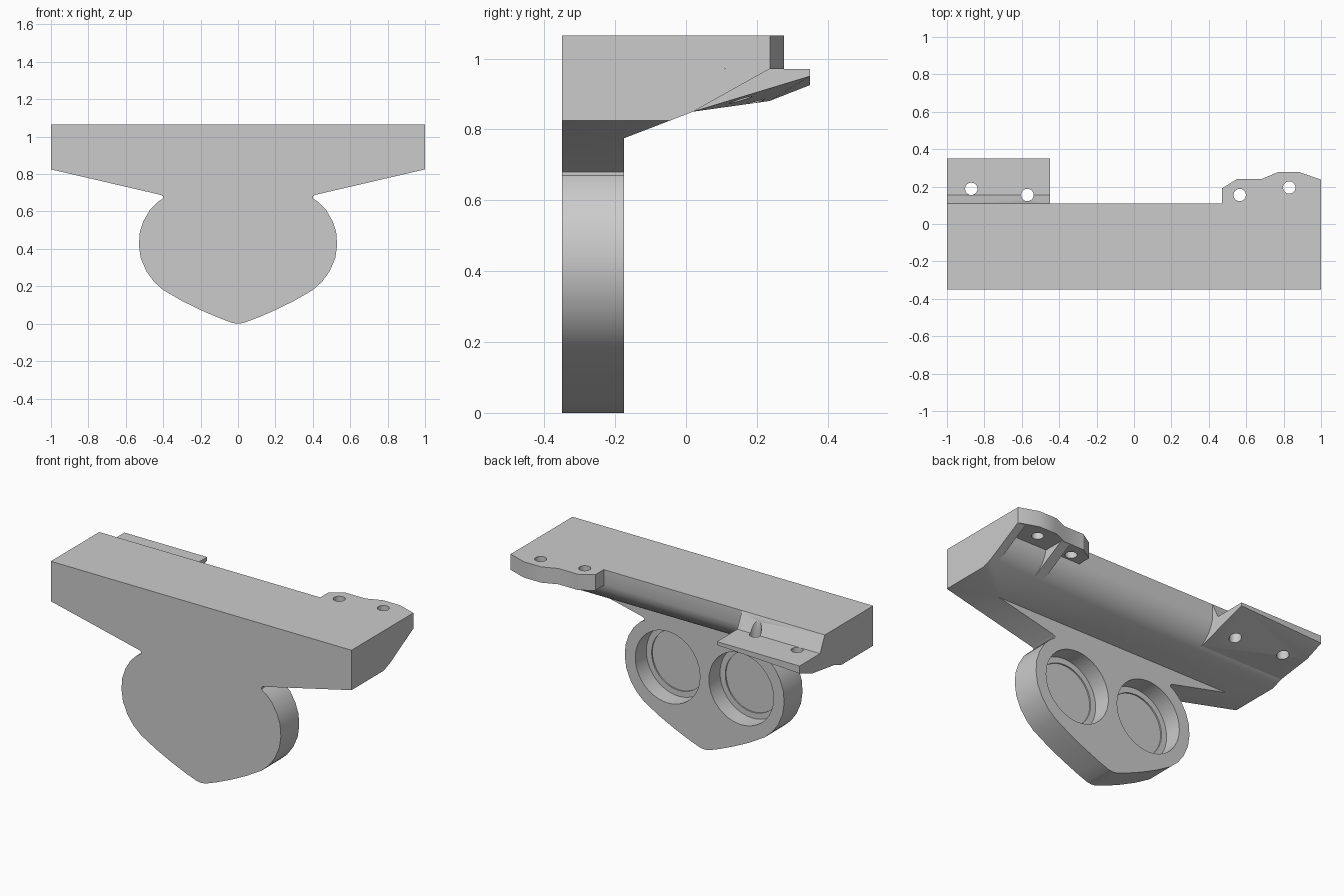
import bpy, bmesh
from mathutils import Matrix, Vector

cube = bpy.data.objects.get("Cube")
if cube:
    bpy.data.objects.remove(cube, do_unlink=True)

grey = bpy.data.materials.new("light_grey")
grey.use_nodes = True
colour = (0.6, 0.6, 0.6, 1)
grey.diffuse_color = colour
grey.node_tree.nodes["Principled BSDF"].inputs["Base Color"].default_value = colour

TOP = 1.065


def finish(name, bm):
    bmesh.ops.recalc_face_normals(bm, faces=bm.faces)
    mesh = bpy.data.meshes.new(name)
    bm.to_mesh(mesh)
    bm.free()
    mesh.materials.append(grey)
    obj = bpy.data.objects.new(name, mesh)
    bpy.context.collection.objects.link(obj)
    return obj


def prism(name, profile, axis, start, end):
    """Extrude a 2D profile along the x, y or z axis."""
    place = {"x": lambda a, b: (start, a, b),
             "y": lambda a, b: (a, start, b),
             "z": lambda a, b: (a, b, start)}[axis]
    bm = bmesh.new()
    face = bm.faces.new([bm.verts.new(place(*p)) for p in profile])
    shift = Vector([end - start if axis == k else 0 for k in "xyz"])
    geo = bmesh.ops.extrude_face_region(bm, geom=[face])["geom"]
    moved = [g for g in geo if isinstance(g, bmesh.types.BMVert)]
    bmesh.ops.translate(bm, verts=moved, vec=shift)
    return finish(name, bm)


def hull(name, points):
    bm = bmesh.new()
    for p in points:
        bm.verts.new(p)
    bmesh.ops.convex_hull(bm, input=bm.verts[:])
    return finish(name, bm)


def cylinder(name, radius, depth, centre, along_y=False):
    bm = bmesh.new()
    turn = Matrix.Rotation(1.5707963, 4, "X") if along_y else Matrix()
    bmesh.ops.create_cone(bm, cap_ends=True, segments=48, radius1=radius,
                          radius2=radius, depth=depth,
                          matrix=Matrix.Translation(centre) @ turn)
    return finish(name, bm)


def apply_boolean(obj, tool, operation):
    mod = obj.modifiers.new(operation.lower(), "BOOLEAN")
    mod.operation, mod.solver, mod.object = operation, "EXACT", tool
    bpy.ops.object.select_all(action="DESELECT")
    bpy.context.view_layer.objects.active = obj
    obj.select_set(True)
    bpy.ops.object.modifier_apply(modifier=mod.name)
    bpy.data.objects.remove(tool, do_unlink=True)


# Main body: front outline crossed with the side profile
half = [(0.03, 0.004), (0.1, 0.03), (0.2, 0.073), (0.3, 0.122), (0.4, 0.18),
        (0.45, 0.225), (0.49, 0.28), (0.52, 0.35), (0.53, 0.42),
        (0.525, 0.49), (0.505, 0.55), (0.47, 0.61), (0.43, 0.65),
        (0.4, 0.67), (0.4, 0.68), (0.41, 0.688), (1, 0.825), (1, TOP)]
outline = [(0, 0)] + half + [(-x, z) for x, z in reversed(half)]
body = prism("body", outline, "y", -0.35, 0.3)
side = [(-0.5, -0.1), (-0.175, -0.1), (-0.175, 0.775), (0.02, 0.85),
        (0.05, 0.873), (0.077, 0.9), (0.098, 0.935), (0.11, 0.975),
        (0.11, 1.2), (-0.5, 1.2)]
apply_boolean(body, prism("side_cutter", side, "x", -1.2, 1.2), "INTERSECT")

# Twin stepped round sockets in the back of the lower plate
for x in (-0.245, 0.245):
    for radius, floor in ((0.215, -0.28), (0.18, -0.288)):
        tool = cylinder("socket_cutter", radius, 0.3,
                        (x, floor + 0.15, 0.43), True)
        apply_boolean(body, tool, "DIFFERENCE")

# Left mounting ear with its outer and middle ribs
ear_shape = [(0.47, 0.11), (0.47, 0.19), (0.55, 0.24), (0.68, 0.24),
             (0.77, 0.277), (0.885, 0.277), (1, 0.237), (1, 0.11)]
ear = prism("left_ear", ear_shape, "z", 0.97, TOP)
rib = [(0.02, 0.85), (0.235, 0.97), (0.02, 0.97)]
for name, x0, x1 in (("outer_rib", 0.95, 1), ("middle_rib", 0.64, 0.7)):
    prism(name, rib, "x", x0, x1)

# Right mounting tab, thicker towards its outer end
inner = [(0.02, 0.85), (0.2, 0.95), (0.35, 0.95), (0.35, 0.97), (0.02, 0.97)]
outer = [(0.02, 0.85), (0.235, 0.88), (0.35, 0.925), (0.35, 0.97), (0.02, 0.97)]
tab = hull("right_tab", [(-0.45, y, z) for y, z in inner]
           + [(-1, y, z) for y, z in outer])
slope = prism("tab_slope", [(0.11, TOP), (0.155, 0.97), (0.11, 0.97)],
              "x", -1, -0.45)

# Screw holes
for x, y, parts in ((0.565, 0.155, [ear]), (0.83, 0.195, [ear]),
                    (-0.57, 0.155, [tab, slope]), (-0.87, 0.188, [tab])):
    for part in parts:
        tool = cylinder("hole_cutter", 0.033, 0.6, (x, y, 1))
        apply_boolean(part, tool, "DIFFERENCE")

# Smooth the curved walls and keep the edges sharp
for obj in (body, ear, tab, slope):
    bpy.ops.object.select_all(action="DESELECT")
    bpy.context.view_layer.objects.active = obj
    obj.select_set(True)
    bpy.ops.object.shade_smooth_by_angle(angle=0.5)
